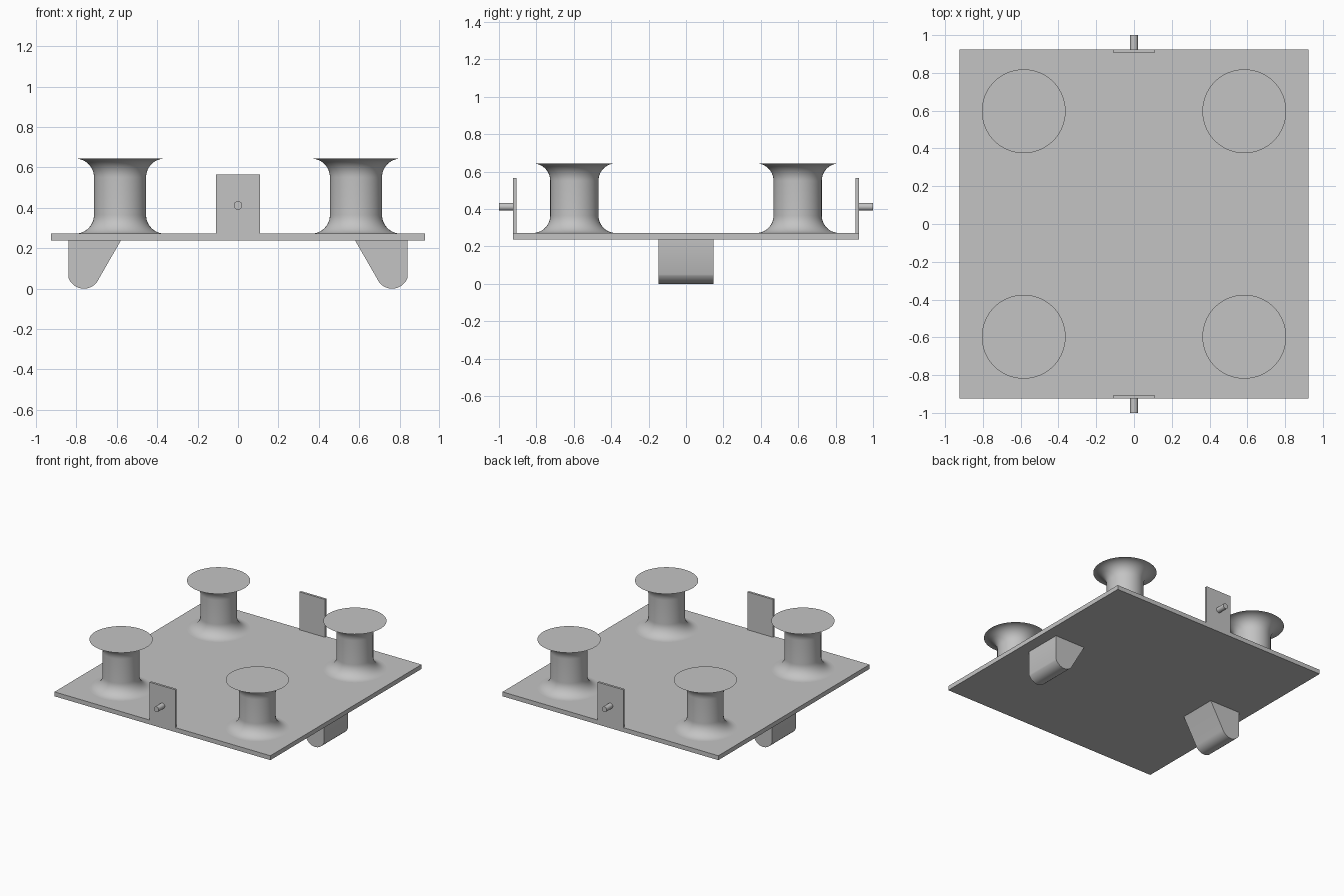
import bpy, bmesh, math
from mathutils import Matrix, Vector

cube = bpy.data.objects.get("Cube")
if cube:
    bpy.data.objects.remove(cube, do_unlink=True)

GREY = (0.55, 0.55, 0.55, 1)
grey = bpy.data.materials.new("plain grey")
grey.use_nodes = True
grey.diffuse_color = GREY
grey.node_tree.nodes["Principled BSDF"].inputs["Base Color"].default_value = GREY

PLATE_BOTTOM, PLATE_TOP, HALF = 0.238, 0.272, 0.925


def finish(name, bm, smooth=False):
    bmesh.ops.recalc_face_normals(bm, faces=bm.faces)
    mesh = bpy.data.meshes.new(name)
    bm.to_mesh(mesh)
    bm.free()
    mesh.materials.append(grey)
    obj = bpy.data.objects.new(name, mesh)
    bpy.context.collection.objects.link(obj)
    if smooth:
        bpy.ops.object.select_all(action='DESELECT')
        obj.select_set(True)
        bpy.context.view_layer.objects.active = obj
        bpy.ops.object.shade_smooth_by_angle(angle=math.radians(35))
    return obj


def box(name, low, high):
    low, high = Vector(low), Vector(high)
    bm = bmesh.new()
    bmesh.ops.create_cube(bm, size=1, matrix=Matrix.Translation((low + high) / 2)
                          @ Matrix.Diagonal((*(high - low), 1)))
    return finish(name, bm)


def spool(name, x, y):
    """Cylinder with a concave quarter-round flare at each end."""
    core, flare, top = 0.129, 0.093, 0.644
    steps = 12
    arc = [math.pi / 2 * i / steps for i in range(steps + 1)]
    lower = [(core + flare * (1 - math.sin(a)), PLATE_TOP + flare * (1 - math.cos(a))) for a in arc]
    upper = [(r, PLATE_TOP + top - z) for r, z in reversed(lower)]
    points = [(0, PLATE_TOP)] + lower + upper + [(0, top)]
    bm = bmesh.new()
    verts = [bm.verts.new((r, 0, z)) for r, z in points]
    edges = [bm.edges.new(pair) for pair in zip(verts, verts[1:])]
    bmesh.ops.spin(bm, geom=verts + edges, axis=(0, 0, 1), cent=(0, 0, 0),
                   angle=math.tau, steps=64, use_duplicate=False)
    bmesh.ops.remove_doubles(bm, verts=bm.verts, dist=1e-5)
    bmesh.ops.translate(bm, verts=bm.verts, vec=(x, y, 0))
    finish(name, bm, smooth=True)


def foot(name, side):
    """Wedge with a rounded tip, extruded along y."""
    cx, radius, start = 0.763, 0.081, math.radians(-22)
    sweep = -math.pi - 2 * start
    steps = 20
    outline = [(0.58, PLATE_BOTTOM), (0.838, PLATE_BOTTOM)]
    for i in range(steps + 1):
        a = start + sweep * i / steps
        outline.append((cx + radius * math.cos(a), radius + radius * math.sin(a)))
    bm = bmesh.new()
    face = bm.faces.new([bm.verts.new((side * x, -0.147, z)) for x, z in outline])
    out = bmesh.ops.extrude_face_region(bm, geom=[face])
    moved = [v for v in out["geom"] if isinstance(v, bmesh.types.BMVert)]
    bmesh.ops.translate(bm, verts=moved, vec=(0, 0.294, 0))
    finish(name, bm, smooth=True)


def pin(name, side):
    inner, outer = 0.907, 1.0
    bm = bmesh.new()
    bmesh.ops.create_cone(bm, cap_ends=True, segments=32, radius1=0.021, radius2=0.021,
                          depth=outer - inner,
                          matrix=Matrix.Translation((0, side * (inner + outer) / 2, 0.412))
                          @ Matrix.Rotation(math.pi / 2, 4, 'X'))
    finish(name, bm, smooth=True)


# Base plate
box("base_plate", (-HALF, -HALF, PLATE_BOTTOM), (HALF, HALF, PLATE_TOP))

# Four spools on the plate
for y, row in ((-0.597, "front"), (0.597, "back")):
    for x, hand in ((0.584, "left"), (-0.584, "right")):
        spool(f"{row}_{hand}_spool", x, y)

# Upright tabs with pins at the front and back edges
for side, row in ((-1, "front"), (1, "back")):
    ys = sorted((side * 0.907, side * HALF))
    box(f"{row}_tab", (-0.11, ys[0], PLATE_TOP), (0.11, ys[1], 0.565))
    pin(f"{row}_pin", side)

# Rounded feet under the plate
for side, hand in ((1, "left"), (-1, "right")):
    foot(f"{hand}_foot", side)
